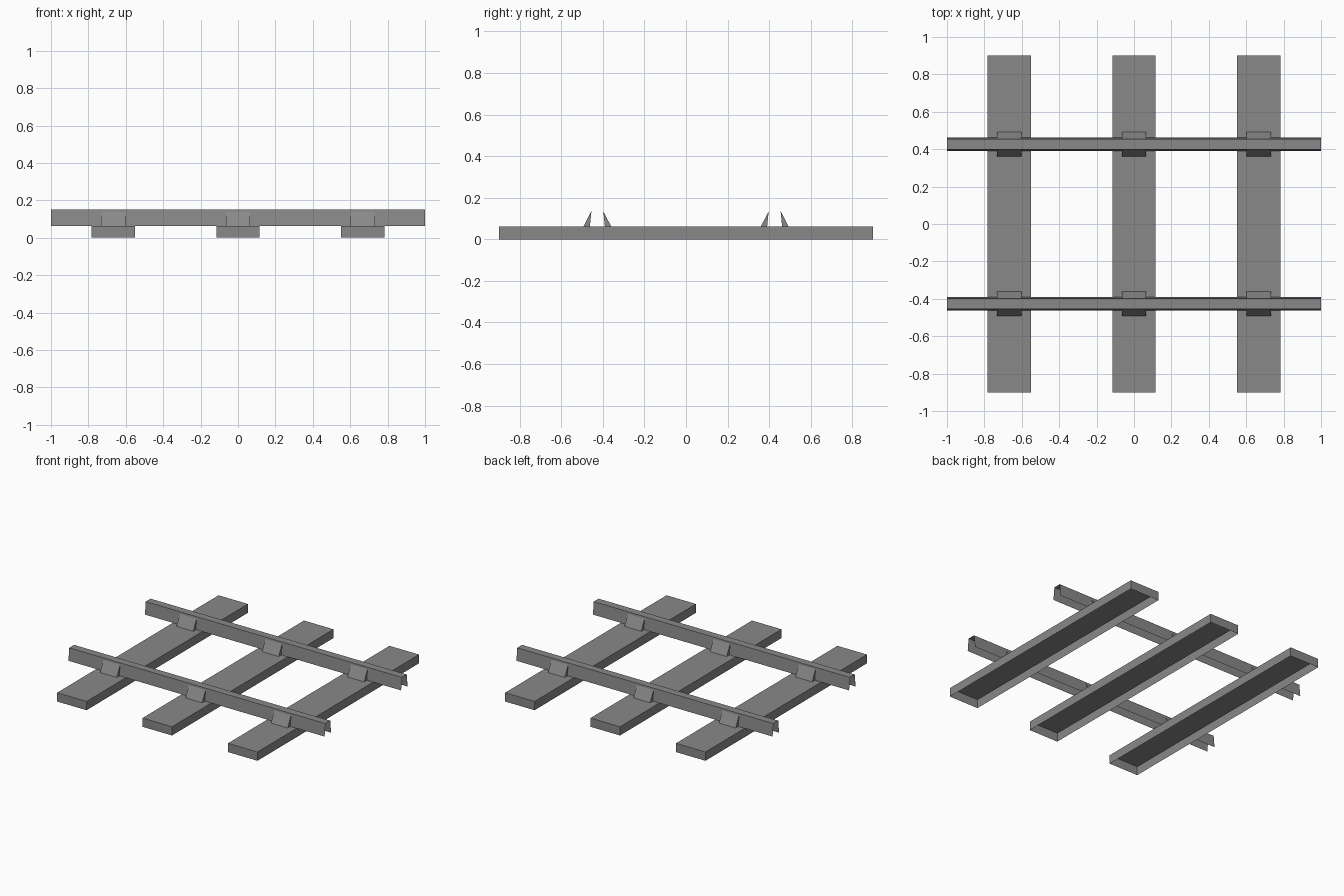
import bpy
import bmesh

if "Cube" in bpy.data.objects:
    bpy.data.objects.remove(bpy.data.objects["Cube"], do_unlink=True)

metal = bpy.data.materials.new("plain grey")
metal.use_nodes = True
GREY = (0.25, 0.25, 0.25, 1)
metal.diffuse_color = GREY
metal.node_tree.nodes["Principled BSDF"].inputs["Base Color"].default_value = GREY

SPACING, BED, RAIL_TOP, CLIP_TOP = 0.667, 0.062, 0.15, 0.137
RAIL_Y, FOOT, HEAD = 0.4265, 0.036, 0.027


def finish(name, bm, location):
    mesh = bpy.data.meshes.new(name)
    bm.to_mesh(mesh)
    bm.free()
    mesh.materials.append(metal)
    obj = bpy.data.objects.new(name, mesh)
    obj.location = location
    bpy.context.collection.objects.link(obj)


def extrude_profile(name, profile, length, location, capped=False):
    """Sweep an open (y, z) profile along x, optionally closing its ends."""
    bm = bmesh.new()
    ends = [[bm.verts.new((x, y, z)) for y, z in profile]
            for x in (-length / 2, length / 2)]
    a, b = ends
    for i in range(len(profile) - 1):
        bm.faces.new((a[i], b[i], b[i + 1], a[i + 1]))
    if capped:
        bm.faces.new(a)
        bm.faces.new(b[::-1])
    finish(name, bm, location)


# Sleepers: shallow trays turned upside down, open underneath
def sleeper(name, x):
    bm = bmesh.new()
    bmesh.ops.create_cube(bm, size=1)
    bmesh.ops.scale(bm, vec=(0.23, 1.8, BED), verts=bm.verts)
    bottom = [f for f in bm.faces if f.normal.z < -0.5]
    bmesh.ops.delete(bm, geom=bottom, context='FACES_ONLY')
    finish(name, bm, (x, 0, BED / 2))


columns = {"right": -SPACING, "middle": 0, "left": SPACING}
for label, x in columns.items():
    sleeper(label + "_sleeper", x)

# Rails: tapered channels, open at the ends and underneath
channel = [(-FOOT, BED), (-HEAD, RAIL_TOP), (HEAD, RAIL_TOP), (FOOT, BED)]
for row, y in (("front", -RAIL_Y), ("back", RAIL_Y)):
    extrude_profile(row + "_rail", channel, 2, (0, y, 0))

    # Wedge clips on both flanks of the rail at every sleeper
    taper = (CLIP_TOP - BED) / (RAIL_TOP - BED)
    tip = FOOT + (HEAD - FOOT) * taper
    for label, x in columns.items():
        for flank, side in (("near", -1), ("far", 1)):
            wedge = [(-0.066, BED), (-tip, CLIP_TOP), (-FOOT, BED)]
            if side > 0:
                wedge = [(-py, pz) for py, pz in reversed(wedge)]
            extrude_profile(f"{row}_{label}_{flank}_clip", wedge, 0.13,
                            (x, y, 0), capped=True)
